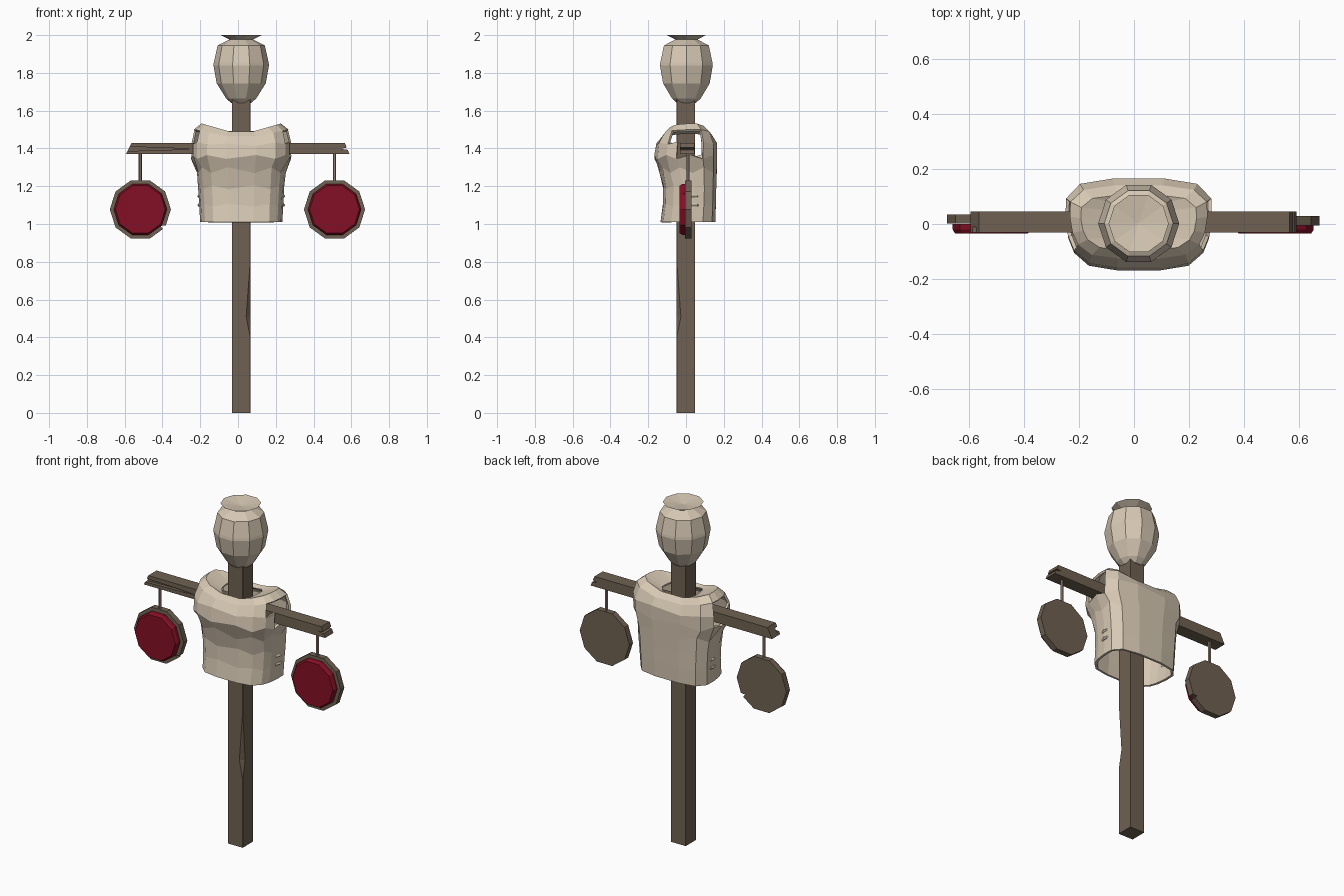
import bpy, bmesh, math
from mathutils import Vector

if "Cube" in bpy.data.objects:
    bpy.data.objects.remove(bpy.data.objects["Cube"])

CX = 0.017  # post, head and shirt share this centre line


def material(name, rgb):
    m = bpy.data.materials.new(name)
    m.diffuse_color = (*rgb, 1)
    m.use_nodes = True
    m.node_tree.nodes["Principled BSDF"].inputs["Base Color"].default_value = m.diffuse_color
    return m


WOOD = material("dark_wood", (0.16, 0.12, 0.085))
CLOTH = material("pale_sackcloth", (0.68, 0.58, 0.455))
RED = material("target_red", (0.23, 0.005, 0.018))
ROPE = material("rope_tan", (0.28, 0.22, 0.17))


def loft(name, rings, mat, caps=(True, True)):
    """Skin a list of equal-length point rings."""
    bm = bmesh.new()
    vs = [[bm.verts.new(p) for p in r] for r in rings]
    n = len(rings[0])
    for a, b in zip(vs, vs[1:]):
        for i in range(n):
            j = (i + 1) % n
            bm.faces.new((a[i], a[j], b[j], b[i]))
    if caps[0]:
        bm.faces.new(vs[0][::-1])
    if caps[1]:
        bm.faces.new(vs[-1])
    bmesh.ops.recalc_face_normals(bm, faces=bm.faces)
    me = bpy.data.meshes.new(name)
    bm.to_mesh(me)
    bm.free()
    me.materials.append(mat)
    ob = bpy.data.objects.new(name, me)
    bpy.context.collection.objects.link(ob)
    return ob


def circle(c, r, n, axis="z"):
    pts = []
    for i in range(n):
        a = 2 * math.pi * i / n
        u, v = r * math.cos(a), r * math.sin(a)
        off = {"z": (u, v, 0), "y": (u, 0, v)}[axis]
        pts.append(Vector(c) + Vector(off))
    return pts


def apply(ob, mod):
    bpy.context.view_layer.objects.active = ob
    bpy.ops.object.modifier_apply(modifier=mod.name)


def chip(ob, outline, y0, y1):
    """Cut an xz outline, running from y0 to y1, out of a wooden part."""
    cutter = loft("chip_cutter", [[(x, y, z) for x, z in outline] for y in (y0, y1)], WOOD)
    cutter.hide_render = True
    mod = ob.modifiers.new("chip", "BOOLEAN")
    mod.operation, mod.object, mod.solver = "DIFFERENCE", cutter, "EXACT"
    apply(ob, mod)
    bpy.data.objects.remove(cutter)


# Post, with a chip along the front right edge
x0, x1, y0, y1 = -0.031, 0.065, -0.049, 0.047
post_rings = [[(x0, y0, z), (x1 - c, y0, z), (x1, y0 + c, z), (x1, y1, z), (x0, y1, z)]
              for z, c in ((0, .0005), (.4, .0005), (.51, .022), (.8, .0005), (1.7, .0005))]
loft("post", post_rings, WOOD)

# Crossbar with slanted, splintered ends
bar = loft("crossbar", [[(xb, -.031, 1.37), (xt, -.031, 1.43), (xt, .046, 1.43), (xb, .046, 1.37)]
                        for xb, xt in ((-.593, -.563), (.59, .565))], WOOD)
chip(bar, [(-.62, 1.385), (-.22, 1.397), (-.62, 1.411)], -.06, -.01)
chip(bar, [(.545, 1.398), (.61, 1.388), (.61, 1.412)], -.06, .06)

# Hanging targets: wooden backing, red face, rope
for side, x, yo in (("left", -.517, .003), ("right", .511, -.003)):
    z = 1.077
    back = loft(side + "_target_back", [circle((x, y + yo, z), .162, 10, "y") for y in (.032, -.002)], WOOD)
    if side == "left":
        chip(back, [(-.41, .99), (-.395, .97), (-.36, .96), (-.36, .995)], -.05, .06)
    loft(side + "_target_face", [circle((x, y, z), r, 10, "y")
                                 for y, r in ((0, .141), (-.02, .141), (-.034, .132))], RED)
    loft(side + "_target_rope", [circle((x, .01, h), .009, 6) for h in (1.2, 1.385)], ROPE)

# Sack head, tied off and flared at the top
head = ((.052, 1.64), (.08, 1.665), (.13, 1.745), (.147, 1.84), (.145, 1.855),
        (.125, 1.945), (.062, 1.977), (.109, 2.0), (.002, 1.985))
loft("sack_head", [circle((CX, .002, z), r, 10) for r, z in head], CLOTH)

# Sack shirt: half cross-section mirrored, lofted upward over shoulders to the neck
half = [(.3, -1), (.68, -.9), (.88, -.62), (.96, -.3), (1, .15), (.99, .55), (.8, .88), (.35, 1)]
section = half + [(-u, v) for u, v in reversed(half)]
# height, half width, front y, back y, shoulder lift, crease zigzag
levels = [
    (1.01, .218, -.135, .155, 0, 0),
    (1.10, .222, -.122, .158, 0, .008),
    (1.195, .228, -.12, .16, 0, -.01),
    (1.285, .236, -.14, .163, 0, .015),
    (1.355, .266, -.168, .165, 0, -.01),
    (1.42, .266, -.158, .165, .01, .006),
    (1.465, .25, -.125, .14, .035, 0),
    (1.49, .21, -.095, .105, .042, 0),
    (1.475, .105, -.075, .085, .015, 0),
]
rings = []
for z, rx, yf, yb, lift, zig in levels:
    ym, ry = (yf + yb) / 2, (yb - yf) / 2
    rings.append([(CX + u * rx, ym + v * ry,
                   z + lift * max(0, (abs(u) - .3) / .7) + zig * (1 if i % 2 else -1))
                  for i, (u, v) in enumerate(section)])
shirt = loft("sack_shirt", rings, CLOTH, (False, False))

# Open the armholes, then give the cloth thickness
bm = bmesh.new()
bm.from_mesh(shirt.data)
holes = []
for f in bm.faces:
    c = f.calc_center_median()
    if 1.36 < c.z < 1.495 and abs(c.x - CX) > .22 and -.07 < c.y < .085:
        holes.append(f)
bmesh.ops.delete(bm, geom=holes, context="FACES")
bm.to_mesh(shirt.data)
bm.free()
mod = shirt.modifiers.new("thickness", "SOLIDIFY")
mod.thickness, mod.offset = .014, -1
apply(shirt, mod)

# Side stitches
for s, side in ((-1, "left"), (1, "right")):
    for k, z in enumerate((1.1, 1.147)):
        loft(f"{side}_stitch_{k + 1}",
             [circle((CX + s * x, y, z), r, 6, "y")
              for x, y, r in ((.203, .005, .004), (.215, .015, .009), (.222, .04, .01),
                              (.221, .06, .008), (.213, .07, .004))], CLOTH)
